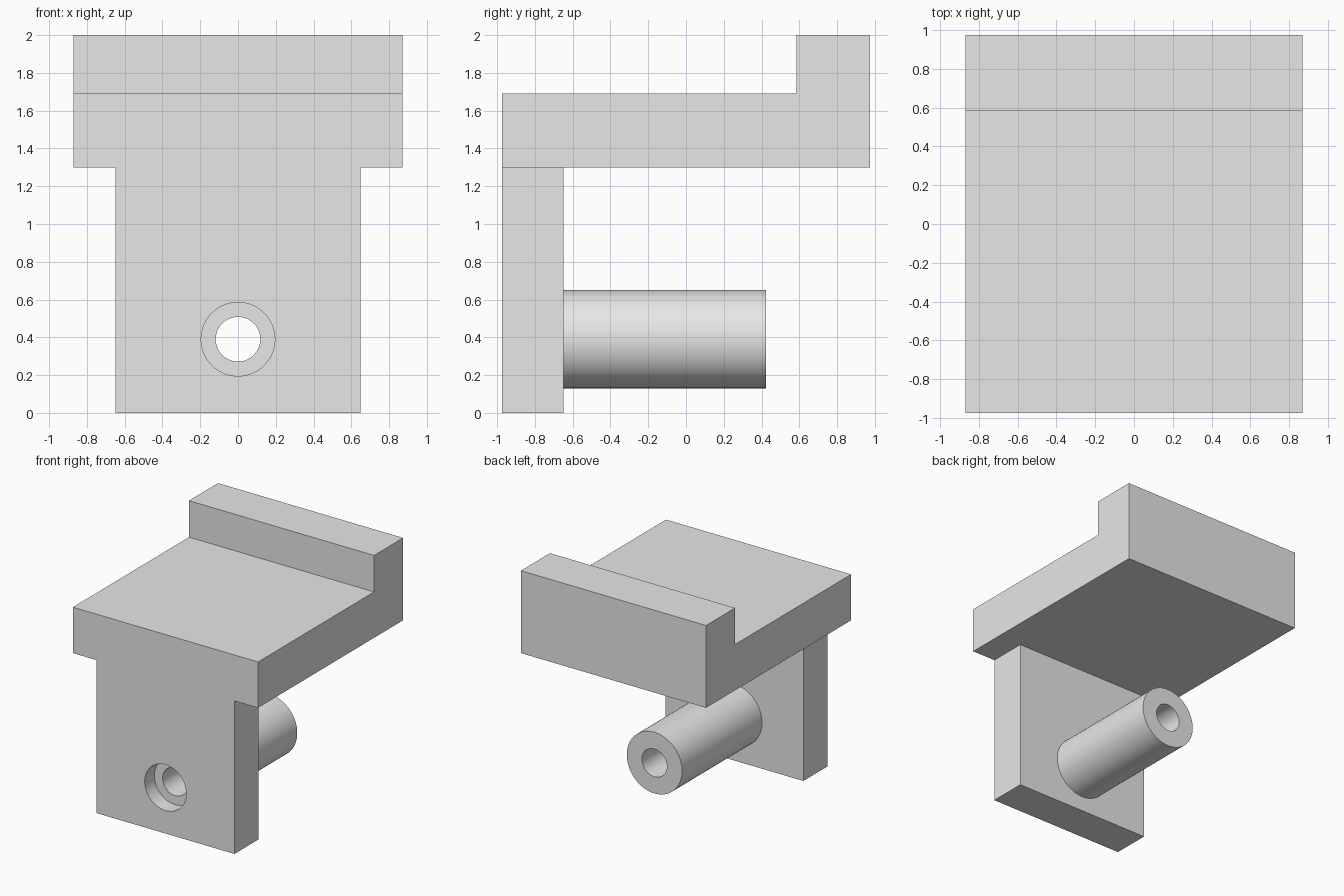
import bpy
import bmesh
import math
from mathutils import Matrix, Vector

cube = bpy.data.objects.get("Cube")
if cube:
    bpy.data.objects.remove(cube, do_unlink=True)

# Main dimensions
FRONT, BACK = -0.974, 0.974
WALL_BACK = -0.649
TUBE_END = 0.424
AXIS_Z = 0.39
TUBE_R, BORE_R, RECESS_R = 0.26, 0.118, 0.195
RECESS_DEPTH = 0.13

grey = bpy.data.materials.new("light_grey")
grey.use_nodes = True
grey.diffuse_color = (0.8, 0.8, 0.8, 1)
grey.node_tree.nodes["Principled BSDF"].inputs["Base Color"].default_value = (0.8, 0.8, 0.8, 1)


def make_object(name, bm):
    bmesh.ops.recalc_face_normals(bm, faces=bm.faces)
    mesh = bpy.data.meshes.new(name)
    bm.to_mesh(mesh)
    bm.free()
    mesh.materials.append(grey)
    obj = bpy.data.objects.new(name, mesh)
    bpy.context.collection.objects.link(obj)
    return obj


def extrude_side_profile(name, points, half_width):
    """Closed (y, z) outline extruded across x."""
    bm = bmesh.new()
    face = bm.faces.new([bm.verts.new((-half_width, y, z)) for y, z in points])
    moved = bmesh.ops.extrude_face_region(bm, geom=[face])["geom"]
    verts = [v for v in moved if isinstance(v, bmesh.types.BMVert)]
    bmesh.ops.translate(bm, verts=verts, vec=(2 * half_width, 0, 0))
    return make_object(name, bm)


def lathe(name, profile, closed, segments=96):
    """(radius, y) profile turned around the bore axis."""
    bm = bmesh.new()
    verts = [bm.verts.new((r, y, AXIS_Z)) for r, y in profile]
    pairs = list(zip(verts, verts[1:]))
    if closed:
        pairs.append((verts[-1], verts[0]))
    edges = [bm.edges.new(p) for p in pairs]
    bmesh.ops.spin(bm, geom=verts + edges, cent=(0, 0, AXIS_Z), axis=(0, 1, 0),
                   angle=math.tau, steps=segments, use_duplicate=False)
    bmesh.ops.remove_doubles(bm, verts=bm.verts, dist=0.0001)
    return make_object(name, bm)


def activate(obj):
    bpy.ops.object.select_all(action="DESELECT")
    obj.select_set(True)
    bpy.context.view_layer.objects.active = obj


def combine(target, tool, operation):
    mod = target.modifiers.new(operation.lower(), "BOOLEAN")
    mod.operation = operation
    mod.solver = "EXACT"
    mod.object = tool
    activate(target)
    bpy.ops.object.modifier_apply(modifier=mod.name)
    bpy.data.objects.remove(tool, do_unlink=True)


# Platform with raised back lip
bracket = extrude_side_profile("bracket", [
    (FRONT, 1.3), (BACK, 1.3), (BACK, 2.0),
    (0.584, 2.0), (0.584, 1.69), (FRONT, 1.69)], 0.87)

# Front wall, merged into the platform
wall = extrude_side_profile("front_wall", [
    (FRONT, 0), (WALL_BACK, 0), (WALL_BACK, 1.5), (FRONT, 1.5)], 0.649)
combine(bracket, wall, "UNION")

# Stepped bolt hole through the wall
step = FRONT + RECESS_DEPTH
cutter = lathe("hole_cutter", [
    (0, FRONT - 0.1), (RECESS_R, FRONT - 0.1), (RECESS_R, step),
    (BORE_R, step), (BORE_R, WALL_BACK + 0.1), (0, WALL_BACK + 0.1)], False)
combine(bracket, cutter, "DIFFERENCE")

# Merge leftover coplanar faces
bm = bmesh.new()
bm.from_mesh(bracket.data)
bmesh.ops.dissolve_limit(bm, angle_limit=math.radians(0.5),
                         verts=bm.verts, edges=bm.edges)
bm.to_mesh(bracket.data)
bm.free()

# Hollow tube behind the wall
tube = lathe("tube", [
    (TUBE_R, WALL_BACK), (TUBE_R, TUBE_END),
    (BORE_R, TUBE_END), (BORE_R, WALL_BACK)], True)

for part in (bracket, tube):
    activate(part)
    bpy.ops.object.shade_smooth_by_angle(angle=math.radians(30))
